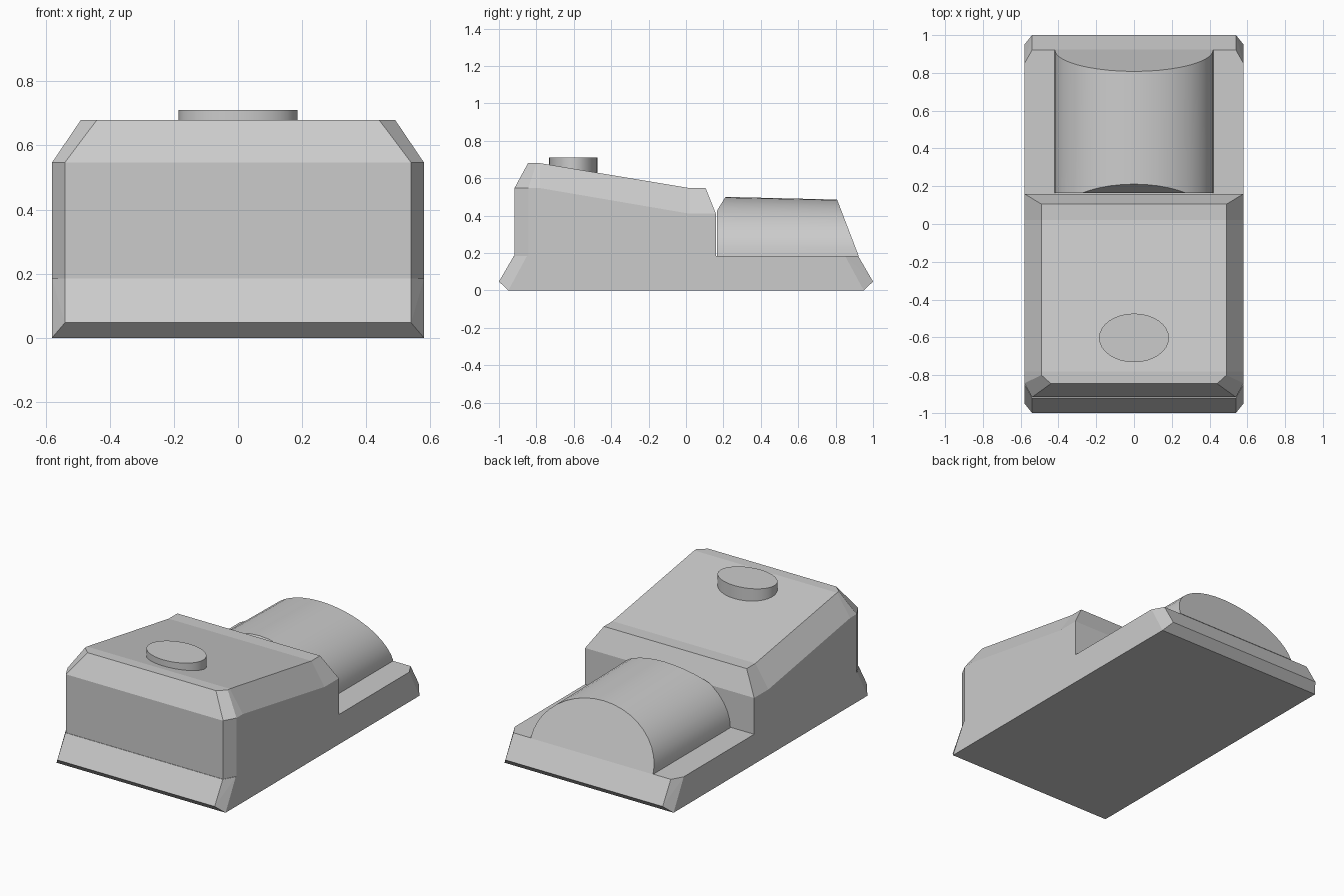
import bpy, bmesh, math
from mathutils import Vector

if "Cube" in bpy.data.objects:
    bpy.data.objects.remove(bpy.data.objects["Cube"])


def finish(bm, name, smooth=False):
    bmesh.ops.recalc_face_normals(bm, faces=bm.faces[:])
    mesh = bpy.data.meshes.new(name)
    bm.to_mesh(mesh)
    bm.free()
    obj = bpy.data.objects.new(name, mesh)
    bpy.context.collection.objects.link(obj)
    if smooth:
        bpy.ops.object.select_all(action='DESELECT')
        obj.select_set(True)
        bpy.context.view_layer.objects.active = obj
        bpy.ops.object.shade_smooth_by_angle(angle=math.radians(30))
    return obj


def bridge(bm, a, b):
    n = len(a)
    for i in range(n):
        bm.faces.new((a[i], a[(i + 1) % n], b[(i + 1) % n], b[i]))


# Base plinth: hull of one corner mirrored to all four
bm = bmesh.new()
corner = [(.58, .95, 0), (.54, 1, .047), (.54, .92, .185), (.58, .85, .185)]
for x, y, z in corner:
    for sx in (1, -1):
        for sy in (1, -1):
            bm.verts.new((x * sx, y * sy, z))
bmesh.ops.convex_hull(bm, input=bm.verts[:])
bmesh.ops.dissolve_limit(bm, angle_limit=math.radians(1), verts=bm.verts[:], edges=bm.edges[:])
finish(bm, "base_plinth")

# Housing with sloping bevelled roof: three mirrored rings
lower = [(.54, -.917, .547), (.58, -.843, .547), (.58, -.78, .547), (.58, .02, .41), (.58, .16, .41)]
upper = [(.44, -.845, .68), (.49, -.80, .68), (.49, -.78, .68), (.49, .02, .547), (.49, .105, .547)]
floor = [(x, y, .185) for x, y, z in lower]
bm = bmesh.new()
rings = []
for half in (floor, lower, upper):
    right = [bm.verts.new(p) for p in half]
    left = [bm.verts.new((-x, y, z)) for x, y, z in half]
    rings.append((right, left))
loops = [r + l[::-1] for r, l in rings]
bridge(bm, loops[0], loops[1])
bridge(bm, loops[1], loops[2])
bm.faces.new(loops[0])
right, left = rings[2]
for i in range(len(right) - 1):
    bm.faces.new((right[i], right[i + 1], left[i + 1], left[i]))
finish(bm, "housing")

# Half-round barrel, slightly lower at the back, trimmed at both ends
SEG = 20
bm = bmesh.new()
ends = []
for y, h in ((.165, .316), (1.0, .296)):
    ends.append([bm.verts.new((.42 * math.cos(math.pi * i / SEG), y,
                               .185 + h * math.sin(math.pi * i / SEG))) for i in range(SEG + 1)])
bridge(bm, *ends)
for e in ends:
    bm.faces.new(e)
bmesh.ops.recalc_face_normals(bm, faces=bm.faces[:])
for co, no in (((0, .923, .185), (0, .30, .115)), ((0, .165, .425), (0, -.073, .045))):
    cut = bmesh.ops.bisect_plane(bm, geom=bm.verts[:] + bm.edges[:] + bm.faces[:],
                                 plane_co=Vector(co), plane_no=Vector(no), clear_outer=True)
    edges = [g for g in cut['geom_cut'] if isinstance(g, bmesh.types.BMEdge)]
    bmesh.ops.holes_fill(bm, edges=[e for e in edges if e.is_boundary], sides=0)
finish(bm, "barrel", smooth=True)

# Oval button on the roof
bm = bmesh.new()
bmesh.ops.create_cone(bm, cap_ends=True, segments=32, radius1=1, radius2=1, depth=1)
bmesh.ops.scale(bm, vec=(.185, .129, .11), verts=bm.verts[:])
bmesh.ops.translate(bm, vec=(0, -.603, .655), verts=bm.verts[:])
finish(bm, "oval_button", smooth=True)
